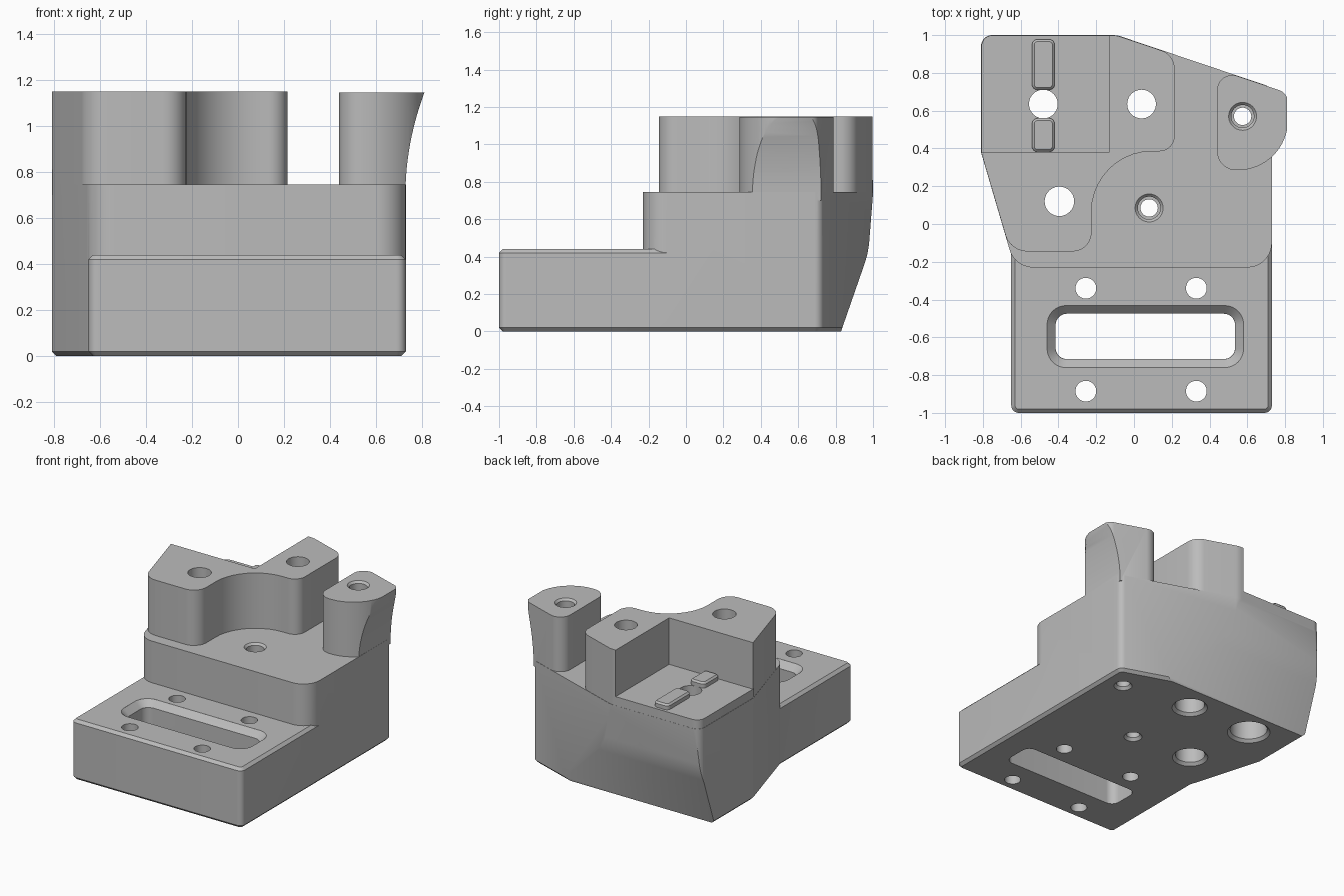
import bpy, bmesh, math
from mathutils import Vector

cube = bpy.data.objects.get("Cube")
if cube:
    bpy.data.objects.remove(cube, do_unlink=True)

grey = bpy.data.materials.new("machined_grey")
grey.use_nodes = True
grey.diffuse_color = (0.5, 0.5, 0.5, 1)
grey.node_tree.nodes["Principled BSDF"].inputs["Base Color"].default_value = (0.5, 0.5, 0.5, 1)


def rounded(points, steps=10):
    """Fillet each (x, y, radius) corner of a closed outline."""
    out = []
    for i, (x, y, r) in enumerate(points):
        p = Vector((x, y))
        a = (Vector(points[i - 1][:2]) - p).normalized()
        b = (Vector(points[(i + 1) % len(points)][:2]) - p).normalized()
        if r == 0:
            out.append(p)
            continue
        half = a.angle(b) / 2
        centre = p + (a + b).normalized() * (r / math.sin(half))
        start = p + a * (r / math.tan(half)) - centre
        end = p + b * (r / math.tan(half)) - centre
        sweep = start.angle(end)
        for k in range(steps + 1):
            t = k / steps
            out.append(centre + (start * math.sin((1 - t) * sweep)
                                 + end * math.sin(t * sweep)) / math.sin(sweep))
    return out


def box(x0, x1, y0, y1, r):
    return rounded([(x0, y0, r), (x1, y0, r), (x1, y1, r), (x0, y1, r)])


def finish(name, bm):
    bmesh.ops.recalc_face_normals(bm, faces=bm.faces)
    mesh = bpy.data.meshes.new(name)
    bm.to_mesh(mesh)
    bm.free()
    mesh.materials.append(grey)
    ob = bpy.data.objects.new(name, mesh)
    bpy.context.collection.objects.link(ob)
    return ob


def prism(name, outline, h0, h1, axes=(0, 1, 2), low=0, high=0):
    """Extrude an outline, with optional chamfers on its low and high rims."""
    bm = bmesh.new()
    rings = []
    for h in (h0, h1):
        ring = []
        for p in outline:
            co = [0, 0, 0]
            for axis, v in zip(axes, (p[0], p[1], h)):
                co[axis] = v
            ring.append(bm.verts.new(co))
        rings.append(ring)
    caps = [bm.faces.new(ring) for ring in rings]
    n = len(outline)
    for i in range(n):
        j = (i + 1) % n
        bm.faces.new((rings[0][i], rings[0][j], rings[1][j], rings[1][i]))
    bmesh.ops.recalc_face_normals(bm, faces=bm.faces)
    rims = [(list(cap.edges), size) for cap, size in zip(caps, (low, high))]
    for edges, size in rims:
        if size:
            bmesh.ops.bevel(bm, geom=edges, offset=size, segments=1, affect='EDGES')
    return finish(name, bm)


def turned(name, x, y, profile, sides=40):
    """Solid of revolution from (radius, z) pairs."""
    bm = bmesh.new()
    rings = [[bm.verts.new((x + r * math.cos(2 * math.pi * k / sides),
                            y + r * math.sin(2 * math.pi * k / sides), z))
              for k in range(sides)] for r, z in profile]
    for lo, hi in zip(rings, rings[1:]):
        for k in range(sides):
            j = (k + 1) % sides
            bm.faces.new((lo[k], lo[j], hi[j], hi[k]))
    bm.faces.new(rings[0])
    bm.faces.new(rings[-1])
    return finish(name, bm)


def combine(target, tool, operation):
    mod = target.modifiers.new(operation.lower(), 'BOOLEAN')
    mod.operation, mod.object, mod.solver = operation, tool, 'EXACT'
    bpy.context.view_layer.objects.active = target
    bpy.ops.object.modifier_apply(modifier=mod.name)
    bpy.data.objects.remove(tool, do_unlink=True)


# Main body
block = prism("mount_block", rounded([
    (-0.631, -0.23, 0.13), (0.73, -0.23, 0.13), (0.73, 0.7236, 0.05),
    (-0.09, 1.0, 0.15), (-0.81, 1.0, 0.06), (-0.81, 0.38, 0.03)]),
    0, 0.745, low=0.02)

# Front slab
combine(block, prism("front_slab", box(-0.65, 0.73, -1, 0.2, 0.04),
                     0, 0.44, low=0.02, high=0.02), 'UNION')

# Pocket floor and the tall boss wrapped around it
combine(block, prism("pocket_floor", rounded([
    (-0.808, 0.37, 0), (-0.12, 0.37, 0), (-0.12, 0.999, 0), (-0.808, 0.999, 0.06)]),
    0.7, 0.81), 'UNION')
combine(block, prism("tall_boss", rounded([
    (-0.655, -0.145, 0.12), (-0.225, -0.145, 0.1), (-0.225, 0.385, 0.32),
    (0.215, 0.385, 0.08), (0.215, 0.895, 0.1), (-0.09, 0.998, 0.14),
    (-0.13, 0.998, 0), (-0.13, 0.38, 0), (-0.809, 0.38, 0)]),
    0.7, 1.15), 'UNION')

# Flared post
post = prism("flared_post", rounded([
    (0.44, 0.285, 0.1), (0.815, 0.285, 0.265), (0.815, 0.693, 0.07),
    (0.44, 0.82, 0.08)], 16), 0.7, 1.145)
flare = [(0.728 + 0.084 * (k / 12) ** 2, 0.7 + 0.45 * k / 12) for k in range(13)]
flare = [(0.728, 0.6)] + flare + [(1.2, 1.2), (1.2, 0.6)]
combine(post, prism("flare_cutter", flare, 0, 1, axes=(0, 2, 1)), 'DIFFERENCE')
combine(block, post, 'UNION')

# Curved undercut along the back
undercut = rounded([(0.822, -0.02, 0), (0.975, 0.42, 0.5), (1.001, 0.75, 0),
                    (1.3, 0.75, 0), (1.3, -0.02, 0)], 16)
combine(block, prism("back_cutter", undercut, -1.2, 1.2, axes=(1, 2, 0)), 'DIFFERENCE')

# Slot with a sloped rim
combine(block, prism("slot_cutter", box(-0.415, 0.535, -0.715, -0.475, 0.06),
                     -0.1, 0.6), 'DIFFERENCE')
combine(block, prism("slot_rim_cutter", box(-0.46, 0.58, -0.76, -0.432, 0.1),
                     0.395, 0.44, low=0.0449), 'DIFFERENCE')

# Slab screw holes
for x in (-0.255, 0.33):
    for y in (-0.34, -0.885):
        combine(block, turned("screw_hole", x, y, [(0.055, -0.1), (0.055, 0.6)]),
                'DIFFERENCE')

# Large holes, counterbored from below
for x, y, r, bore in ((-0.48, 0.635, 0.076, 0.125), (0.04, 0.635, 0.076, 0.1),
                      (-0.395, 0.12, 0.078, 0.1)):
    combine(block, turned("large_hole", x, y, [
        (bore + 0.02, -0.1), (bore + 0.02, 0), (bore, 0.02), (bore, 0.3),
        (r, 0.3), (r, 1.3)]), 'DIFFERENCE')

# Small stepped holes
for x, y, top in ((0.08, 0.085, 0.745), (0.575, 0.57, 1.145)):
    combine(block, turned("stepped_hole", x, y, [
        (0.062, -0.1), (0.062, 0), (0.046, 0.02), (0.046, top - 0.2),
        (0.06, top - 0.2), (0.06, top - 0.015), (0.074, top), (0.074, 1.3)]),
        'DIFFERENCE')

# Locating keys on the pocket floor
keys = [prism("locating_key", box(-0.54, -0.42, y0, y1, 0.03), 0.8, 0.85, high=0.012)
        for y0, y1 in ((0.382, 0.56), (0.71, 0.978))]

# Smooth the curves and keep the edges sharp
bpy.ops.object.select_all(action='DESELECT')
for ob in [block] + keys:
    ob.select_set(True)
bpy.context.view_layer.objects.active = block
bpy.ops.object.shade_smooth_by_angle(angle=math.radians(30))
